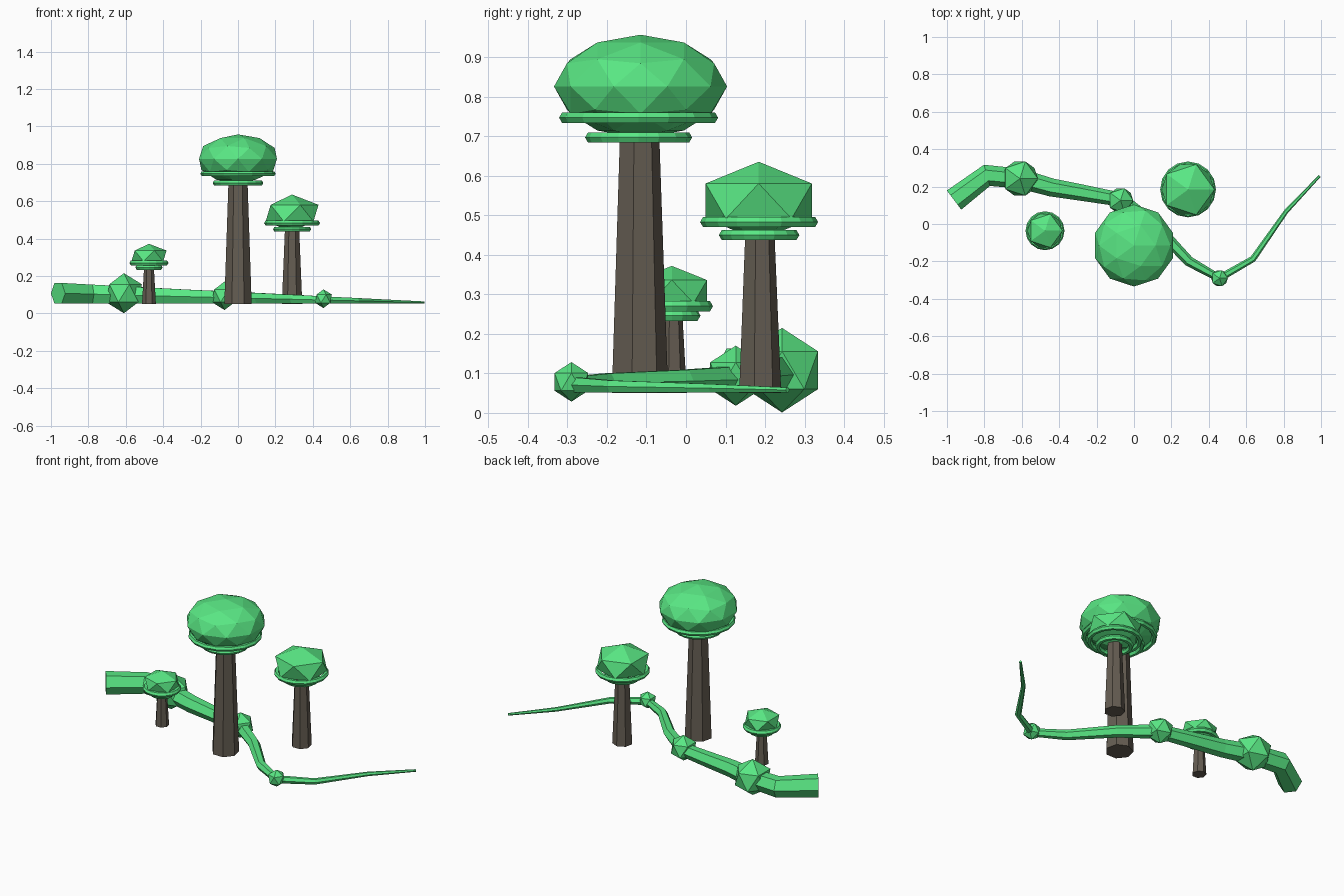
import bpy
import bmesh
from mathutils import Vector
from math import cos, sin, pi

if "Cube" in bpy.data.objects:
    bpy.data.objects.remove(bpy.data.objects["Cube"])


def material(name, color):
    m = bpy.data.materials.new(name)
    m.diffuse_color = color
    m.use_nodes = True
    m.node_tree.nodes["Principled BSDF"].inputs["Base Color"].default_value = m.diffuse_color
    return m


GREEN = material("leaf_green", (0.10, 0.80, 0.23, 1))
BROWN = material("bark_brown", (0.13, 0.11, 0.085, 1))


def finish(name, mat):
    ob = bpy.context.object
    ob.name = name
    ob.data.materials.append(mat)
    return ob


def lump(name, loc, r, rz, subdiv=1):
    bpy.ops.mesh.primitive_ico_sphere_add(subdivisions=subdiv, radius=1, location=loc)
    ob = finish(name, GREEN)
    ob.scale = (r, r, rz)
    return ob


def ring(name, loc, major):
    bpy.ops.mesh.primitive_torus_add(location=loc, major_radius=major, minor_radius=0.015,
                                     major_segments=16, minor_segments=6)
    return finish(name, GREEN)


# Trees: tapered seven-sided trunk, faceted crown, two rings under the crown
def tree(name, x, y, trunk_r, trunk_top, crown_y, crown_z, r, rz, subdiv, ring_z):
    base = 0.05
    bpy.ops.mesh.primitive_cone_add(vertices=7, radius1=trunk_r, radius2=trunk_r * 0.69,
                                    depth=trunk_top - base,
                                    location=(x, y, (trunk_top + base) / 2))
    finish(name + "_trunk", BROWN)
    lump(name + "_crown", (x, crown_y, crown_z), r, rz, subdiv)
    for label, z, k in (("upper", ring_z[0], 0.85), ("lower", ring_z[1], 0.55)):
        ring(f"{name}_{label}_ring", (x, y, z), r * k)


tree("large_tree", 0.0, -0.12, 0.075, 0.72, -0.115, 0.826, 0.219, 0.131, 2, (0.747, 0.697))
tree("medium_tree", 0.289, 0.185, 0.056, 0.46, 0.184, 0.536, 0.158, 0.0995, 1, (0.483, 0.45))
tree("small_tree", -0.476, -0.036, 0.038, 0.26, -0.036, 0.307, 0.105, 0.065, 1, (0.27, 0.246))

# Vine: tapered six-sided tube with a level underside
path = [(-0.962, 0.128), (-0.786, 0.26), (-0.61, 0.243), (-0.44, 0.195), (-0.265, 0.165),
        (-0.07, 0.13), (0.11, -0.005), (0.294, -0.2), (0.457, -0.29), (0.636, -0.187),
        (0.812, 0.065), (0.993, 0.257)]
pts = [Vector((x, y, 0)) for x, y in path]
bm = bmesh.new()
rings = []
for i, p in enumerate(pts):
    d = Vector((0, 0, 0))
    if i > 0:
        d += (p - pts[i - 1]).normalized()
    if i < len(pts) - 1:
        d += (pts[i + 1] - p).normalized()
    side = d.normalized().cross(Vector((0, 0, 1)))
    r = 0.064 + (0.007 - 0.064) * i / (len(pts) - 1)
    c = p + Vector((0, 0, 0.052 + r * 0.866))
    rings.append([bm.verts.new(c + side * r * cos(k * pi / 3) + Vector((0, 0, r * sin(k * pi / 3))))
                  for k in range(6)])
for a, b in zip(rings, rings[1:]):
    for k in range(6):
        bm.faces.new((a[k], a[(k + 1) % 6], b[(k + 1) % 6], b[k]))
bm.faces.new(rings[0])
bm.faces.new(rings[-1])
bmesh.ops.recalc_face_normals(bm, faces=bm.faces)
mesh = bpy.data.meshes.new("vine")
bm.to_mesh(mesh)
bm.free()
vine = bpy.data.objects.new("vine", mesh)
mesh.materials.append(GREEN)
bpy.context.collection.objects.link(vine)

# Knots along the vine
for name, loc, r in (("large_knot", (-0.61, 0.243, 0.108), 0.107),
                     ("medium_knot", (-0.072, 0.126, 0.094), 0.076),
                     ("small_knot", (0.457, -0.29, 0.0785), 0.05)):
    lump(name, loc, r, r)
